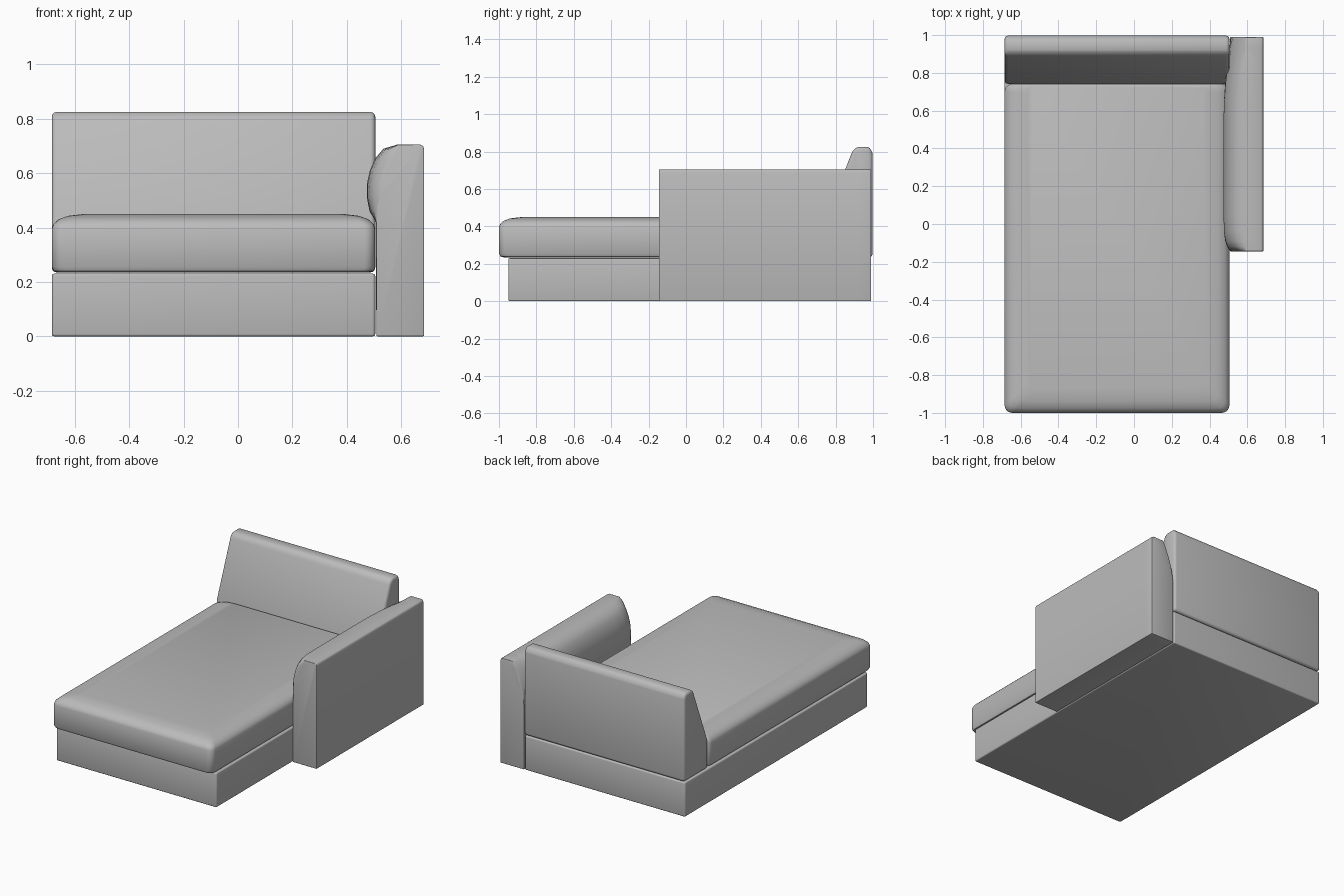
import bpy, bmesh, math

old = bpy.data.objects.get("Cube")
if old:
    bpy.data.objects.remove(old, do_unlink=True)

fabric = bpy.data.materials.new("grey fabric")
fabric.use_nodes = True
COLOUR = (0.5, 0.5, 0.5, 1)
fabric.diffuse_color = COLOUR
fabric.node_tree.nodes["Principled BSDF"].inputs["Base Color"].default_value = COLOUR

LEFT, RIGHT = -0.685, 0.505  # sides shared by base, seat and back


def loft(name, rings, bevel=0.0, sharp=35):
    """Skin a stack of equal point rings, cap both ends and round the edges."""
    bm = bmesh.new()
    loops = [[bm.verts.new(p) for p in ring] for ring in rings]
    n = len(loops[0])
    for a, b in zip(loops, loops[1:]):
        for i in range(n):
            j = (i + 1) % n
            bm.faces.new((a[i], a[j], b[j], b[i]))
    bm.faces.new(loops[0])
    bm.faces.new(loops[-1])
    bmesh.ops.recalc_face_normals(bm, faces=bm.faces)
    mesh = bpy.data.meshes.new(name)
    bm.to_mesh(mesh)
    bm.free()
    mesh.materials.append(fabric)
    obj = bpy.data.objects.new(name, mesh)
    bpy.context.collection.objects.link(obj)
    bpy.ops.object.select_all(action="DESELECT")
    bpy.context.view_layer.objects.active = obj
    obj.select_set(True)
    if bevel:
        mod = obj.modifiers.new("soft edges", "BEVEL")
        mod.width = bevel
        mod.segments = 3
        mod.limit_method = "ANGLE"
        mod.angle_limit = math.radians(40)
        bpy.ops.object.modifier_apply(modifier=mod.name)
    bpy.ops.object.shade_smooth_by_angle(angle=math.radians(sharp))
    return obj


def rounded_rect(x0, x1, y0, y1, r, z, steps=5):
    """Horizontal rectangle with rounded corners."""
    pts = []
    corners = ((x1 - r, y1 - r), (x0 + r, y1 - r), (x0 + r, y0 + r), (x1 - r, y0 + r))
    for k, (cx, cy) in enumerate(corners):
        for s in range(steps + 1):
            a = math.pi / 2 * (k + s / steps)
            pts.append((cx + r * math.cos(a), cy + r * math.sin(a), z))
    return pts


# Plinth
loft("base", [rounded_rect(LEFT, RIGHT, -0.95, 0.99, 0.012, z) for z in (0, 0.23)], 0.008)

# Seat cushion: crowned on the front and sides, tight against the back
crown = ((0.025, 0.235), (0.007, 0.24), (0, 0.255), (0, 0.395), (0.006, 0.412),
         (0.025, 0.43), (0.06, 0.443), (0.12, 0.45))
loft("seat_cushion", [
    rounded_rect(LEFT + d, RIGHT - d, -1 + d, 0.742 - d * 0.1, 0.04, z) for d, z in crown])

# Sloping backrest
back_profile = ((0.742, 0.235), (0.742, 0.43), (0.885, 0.79), (0.897, 0.815),
                (0.92, 0.825), (0.975, 0.825), (0.99, 0.815), (0.997, 0.79), (0.997, 0.235))
loft("backrest", [[(x, y, z) for y, z in back_profile] for x in (LEFT, RIGHT)], 0.018)

# Armrest: slanted inner face that swells into a cushion between its ends
slant = ((0.509, 0.42), (0.514, 0.47), (0.523, 0.52), (0.535, 0.565),
         (0.55, 0.61), (0.566, 0.65), (0.58, 0.685), (0.592, 0.705))
swell = ((0.507, 0.42), (0.484, 0.46), (0.474, 0.51), (0.474, 0.56),
         (0.485, 0.61), (0.505, 0.655), (0.535, 0.69), (0.585, 0.705))
stations = ((-0.145, 0), (-0.138, 0.3), (-0.12, 0.6), (-0.09, 0.82), (-0.04, 0.95), (0.04, 1),
            (0.55, 1), (0.65, 0.95), (0.75, 0.82), (0.85, 0.58), (0.93, 0.33), (0.99, 0))


def arm_section(y, t):
    inner = [(a + (c - a) * t, y, b + (d - b) * t) for (a, b), (c, d) in zip(slant, swell)]
    outer = [(0.67, y, 0.705), (0.681, y, 0.7), (0.685, y, 0.688), (0.685, y, 0)]
    return inner + outer + [(0.509, y, 0)]


loft("armrest", [arm_section(y, t) for y, t in stations], 0.008, 50)
